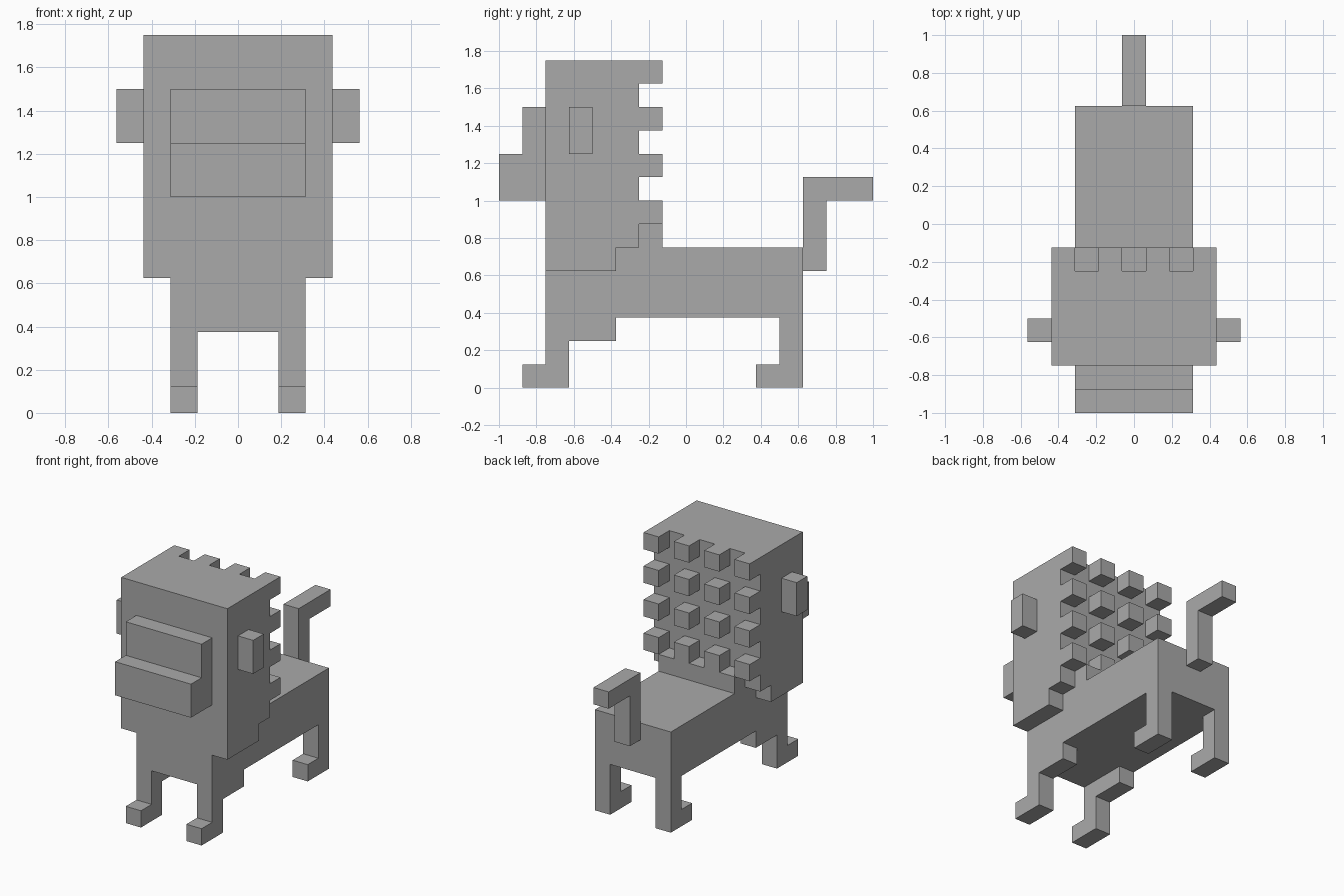
import bpy
import bmesh

U = 0.125  # edge of one block

cube = bpy.data.objects.get("Cube")
if cube:
    bpy.data.objects.remove(cube, do_unlink=True)

grey = bpy.data.materials.new("plain_grey")
grey.use_nodes = True
colour = (0.4, 0.4, 0.4, 1)
grey.diffuse_color = colour
grey.node_tree.nodes["Principled BSDF"].inputs["Base Color"].default_value = colour


def extrude_profile(name, x0, x1, profile):
    """Extrude a (y, z) side profile from x0 to x1, all in blocks."""
    bm = bmesh.new()
    face = bm.faces.new([bm.verts.new((x0 * U, y * U, z * U)) for y, z in profile])
    ext = bmesh.ops.extrude_face_region(bm, geom=[face])
    moved = [v for v in ext["geom"] if isinstance(v, bmesh.types.BMVert)]
    bmesh.ops.translate(bm, verts=moved, vec=((x1 - x0) * U, 0, 0))
    bmesh.ops.recalc_face_normals(bm, faces=bm.faces)
    mesh = bpy.data.meshes.new(name)
    bm.to_mesh(mesh)
    bm.free()
    mesh.materials.append(grey)
    obj = bpy.data.objects.new(name, mesh)
    bpy.context.collection.objects.link(obj)
    return obj


def box(name, x0, x1, y0, y1, z0, z1):
    return extrude_profile(name, x0, x1, [(y0, z0), (y1, z0), (y1, z1), (y0, z1)])


def pair(name, x0, x1, profile):
    """Matching parts on both sides."""
    extrude_profile("left_" + name, x0, x1, profile)
    extrude_profile("right_" + name, -x1, -x0, profile)


# Body, with a raised neck step tucked into the back of the mane
extrude_profile("body", -2.5, 2.5, [
    (-6, 3), (5, 3), (5, 6), (-1, 6), (-1, 7), (-4, 7), (-4, 5), (-6, 5)])

# Head and mane, stepped under the back
extrude_profile("head", -3.5, 3.5, [
    (-6, 5), (-3, 5), (-3, 6), (-2, 6), (-2, 14), (-6, 14)])

# Mane tufts on the back of the head
for row in range(4):
    for col in range(4):
        x, z = -3.5 + 2 * col, 7 + 2 * row
        box(f"mane_tuft_{row}_{col}", x, x + 1, -2, -1, z, z + 1)

# Stepped muzzle
extrude_profile("muzzle", -2.5, 2.5, [
    (-8, 8), (-6, 8), (-6, 12), (-7, 12), (-7, 10), (-8, 10)])

# Ears
pair("ear", 3.5, 4.5, [(-5, 10), (-4, 10), (-4, 12), (-5, 12)])

# Legs with feet pointing forward
pair("front_leg", 1.5, 2.5, [
    (-7, 0), (-5, 0), (-5, 2), (-3, 2), (-3, 3), (-6, 3), (-6, 1), (-7, 1)])
pair("back_leg", 1.5, 2.5, [
    (3, 0), (5, 0), (5, 3), (4, 3), (4, 1), (3, 1)])

# Tail, rising and then pointing back
extrude_profile("tail", -0.5, 0.5, [
    (5, 5), (6, 5), (6, 8), (8, 8), (8, 9), (5, 9)])
